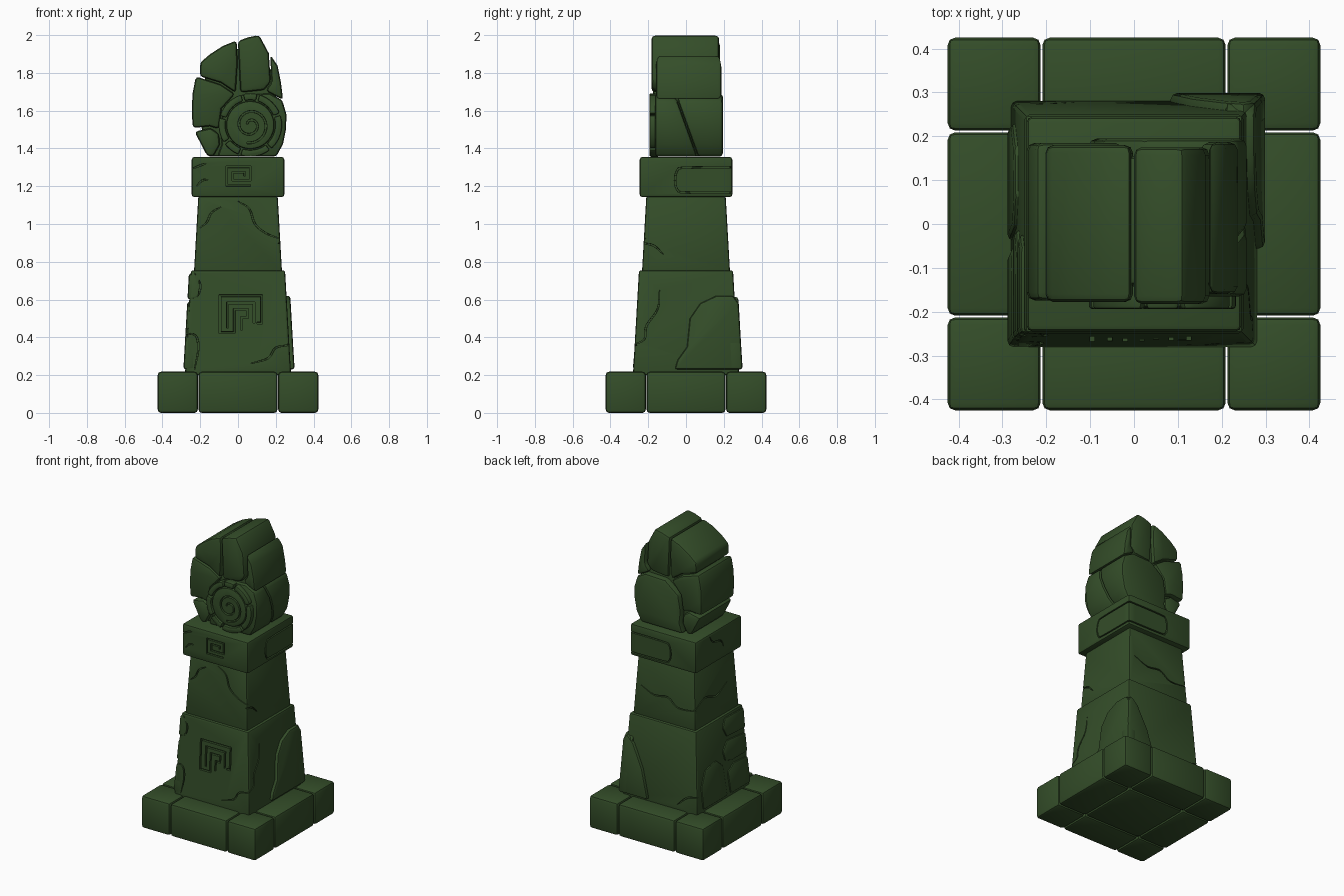
import bpy, bmesh, math
from mathutils import Vector

if "Cube" in bpy.data.objects:
    bpy.data.objects.remove(bpy.data.objects["Cube"])

mat = bpy.data.materials.new("mossy_stone")
mat.diffuse_color = (0.034, 0.075, 0.022, 1)
mat.use_nodes = True
mat.node_tree.nodes["Principled BSDF"].inputs["Base Color"].default_value = mat.diffuse_color
parts, cutters = [], []


def make(name, verts, faces, bevel=0.0, seg=2):
    bm = bmesh.new()
    vs = [bm.verts.new(v) for v in verts]
    for f in faces:
        bm.faces.new([vs[i] for i in f])
    bmesh.ops.recalc_face_normals(bm, faces=bm.faces)
    me = bpy.data.meshes.new(name)
    bm.to_mesh(me)
    bm.free()
    ob = bpy.data.objects.new(name, me)
    bpy.context.collection.objects.link(ob)
    if bevel:
        m = ob.modifiers.new("bevel", 'BEVEL')
        m.width, m.segments = bevel, seg
        m.limit_method, m.angle_limit = 'ANGLE', math.radians(35)
    return ob


def loft(name, a, b, bevel=0.0, seg=2):
    """Closed solid between two matching outlines."""
    n = len(a)
    faces = [list(range(n)), list(range(2 * n - 1, n - 1, -1))]
    faces += [(i, (i + 1) % n, n + (i + 1) % n, n + i) for i in range(n)]
    ob = make(name, a + b, faces, bevel, seg)
    parts.append(ob)
    return ob


def on_side(side, u, out, z):
    """Side 0 front, 1 right, 2 back, 3 left; u runs right as seen from outside."""
    x, y = u, -out
    for _ in range(side):
        x, y = -y, x
    return Vector((x, y, z))


def frustum(name, z0, z1, r0, r1, bevel=0.012):
    ring = lambda r, z: [(-r, -r, z), (r, -r, z), (r, r, z), (-r, r, z)]
    ob = loft(name, ring(r0, z0), ring(r1, z1), bevel)
    wall = lambda z: r0 + (r1 - r0) * (z - z0) / (z1 - z0)
    return ob, wall


def patch(name, side, wall, pts, off, bevel=0.014):
    loft(name, [on_side(side, u, wall(z) - 0.05, z) for u, z in pts],
         [on_side(side, u, wall(z) + off, z) for u, z in pts], bevel)


def smooth(pts, n=4):
    p = [Vector(q) for q in pts]
    p = [2 * p[0] - p[1]] + p + [2 * p[-1] - p[-2]]
    out = []
    for i in range(1, len(p) - 2):
        a, b, c, d = p[i - 1:i + 3]
        for k in range(n):
            t = k / n
            out.append(0.5 * (2 * b + (c - a) * t + (2 * a - 5 * b + 4 * c - d) * t * t
                              + (3 * b - a - 3 * c + d) * t ** 3))
    return out + [p[-2]]


def groove(target, side, wall, pts, width=0.01, depth=0.012, taper=False, curve=True):
    """Carve a ribbon along a path in one wall."""
    p = smooth(pts) if curve else [Vector(q) for q in pts]
    n, verts = len(p), []
    for i, q in enumerate(p):
        d0 = (q - p[max(i - 1, 0)]).normalized() if i else (p[1] - q).normalized()
        d1 = (p[i + 1] - q).normalized() if i < n - 1 else d0
        t = (d0 + d1).normalized()
        nor = Vector((-t.y, t.x))
        w = width / 2 / max(t.dot(d1), 0.5)
        if taper:
            w *= 0.25 + 0.75 * math.sin(math.pi * i / (n - 1))
        for s, o in ((1, 0.03), (-1, 0.03), (-0.6, -depth), (0.6, -depth)):
            v = q + nor * w * s
            verts.append(on_side(side, v.x, wall(v.y) + o, v.y))
    faces = [(0, 1, 2, 3), tuple(4 * n - 4 + k for k in (3, 2, 1, 0))]
    for i in range(n - 1):
        faces += [(4 * i + k, 4 * i + (k + 1) % 4, 4 * i + 4 + (k + 1) % 4, 4 * i + 4 + k)
                  for k in range(4)]
    c = make("groove_cutter", verts, faces)
    c.hide_render = True
    cutters.append(c)
    m = target.modifiers.new("groove", 'BOOLEAN')
    m.operation, m.solver, m.object = 'DIFFERENCE', 'EXACT', c


def head_stone(name, pts, y0, y1, bevel=0.018, shrink=0.975):
    """Outline in x, z run through the head; y limits may depend on z."""
    cx = sum(p[0] for p in pts) / len(pts)
    cz = sum(p[1] for p in pts) / len(pts)
    f0 = y0 if callable(y0) else lambda z: y0
    f1 = y1 if callable(y1) else lambda z: y1
    q = [(cx + (x - cx) * shrink, cz + (z - cz) * shrink) for x, z in pts]
    return loft(name, [(x, f0(z), z) for x, z in q], [(x, f1(z), z) for x, z in q], bevel)


# plinth of nine blocks
cuts = [(-0.425, -0.213), (-0.209, 0.209), (0.213, 0.425)]
for x0, x1 in cuts:
    for y0, y1 in cuts:
        ring = lambda z: [(x0, y0, z), (x1, y0, z), (x1, y1, z), (x0, y1, z)]
        loft("plinth_block", ring(0.0), ring(0.218), 0.017)

# tapered shaft tiers and cap
lower, wl = frustum("lower_shaft", 0.2, 0.755, 0.281, 0.249)
middle, wm = frustum("middle_shaft", 0.745, 1.15, 0.233, 0.21)
cap, wc = frustum("cap_block", 1.142, 1.355, 0.245, 0.245, 0.014)
frustum("shaft_joint", 0.74, 0.77, 0.225, 0.225, 0)

# loose slab wrapped round the back right corner
patch("corner_slab_side", 1, wl, [(-0.06, 0.23), (-0.045, 0.28), (0.005, 0.35), (0.02, 0.5),
      (0.075, 0.58), (0.16, 0.62), (0.25, 0.62), (0.278, 0.58), (0.3, 0.23)], 0.02)
patch("corner_slab_back", 2, wl, [(-0.3, 0.23), (-0.278, 0.58), (-0.25, 0.62), (-0.2, 0.57),
      (-0.13, 0.42), (-0.08, 0.23)], 0.02)

# rubble stones on the left side
for pts in ([(-0.22, 0.23), (-0.23, 0.38), (-0.18, 0.48), (-0.06, 0.5), (0.01, 0.44), (0.04, 0.23)],
            [(0.07, 0.23), (0.05, 0.38), (0.12, 0.42), (0.265, 0.41), (0.282, 0.23)],
            [(0.03, 0.46), (0.01, 0.53), (0.06, 0.59), (0.255, 0.57), (0.265, 0.44), (0.1, 0.44)],
            [(0.06, 0.61), (0.02, 0.68), (0.05, 0.74), (0.25, 0.735), (0.256, 0.6)]):
    patch("left_rubble_stone", 3, wl, pts, 0.01)

# cracks
cracks = [
    (lower, 0, wl, [(0.28, 0.36), (0.2, 0.345), (0.16, 0.29), (0.07, 0.262)]),
    (lower, 0, wl, [(-0.285, 0.42), (-0.225, 0.41), (-0.21, 0.34), (-0.23, 0.23)]),
    (lower, 0, wl, [(-0.265, 0.605), (-0.215, 0.62), (-0.2, 0.68), (-0.23, 0.74)]),
    (lower, 1, wl, [(-0.14, 0.65), (-0.15, 0.55), (-0.21, 0.46), (-0.22, 0.39), (-0.28, 0.36)]),
    (lower, 2, wl, [(0.28, 0.33), (0.2, 0.31), (0.13, 0.25)]),
    (middle, 0, wm, [(-0.2, 0.98), (-0.165, 1.01), (-0.14, 1.06), (-0.09, 1.09)]),
    (middle, 0, wm, [(0.0, 1.12), (0.06, 1.08), (0.09, 1.0), (0.15, 0.95), (0.23, 0.92)]),
    (middle, 1, wm, [(-0.235, 0.9), (-0.17, 0.885), (-0.12, 0.84)]),
    (middle, 2, wm, [(-0.18, 0.95), (-0.08, 0.91), (0.02, 0.92), (0.1, 0.87), (0.235, 0.88)]),
    (middle, 3, wm, [(-0.235, 0.88), (-0.12, 0.93), (0.0, 0.9), (0.12, 0.95)]),
    (cap, 0, wc, [(-0.25, 1.29), (-0.2, 1.31), (-0.17, 1.32)]),
    (cap, 0, wc, [(-0.22, 1.2), (-0.19, 1.23), (-0.16, 1.235)]),
    (cap, 3, wc, [(-0.1, 1.34), (-0.06, 1.29), (0.02, 1.27), (0.05, 1.22)]),
]
for ob, side, wall, pts in cracks:
    groove(ob, side, wall, pts, 0.013, 0.012, True)

# inlaid corner stone of the cap
inlay = [(0.27, 1.3), (0.0, 1.298), (-0.045, 1.285), (-0.058, 1.23), (-0.045, 1.18),
         (0.0, 1.167), (0.27, 1.165)]
groove(cap, 1, wc, inlay, 0.012, 0.012)
groove(cap, 2, wc, [(-u, z) for u, z in inlay], 0.012, 0.012)

# key patterns on the front
for pts in ([(-0.015, 0.425), (-0.095, 0.425), (-0.095, 0.62), (0.125, 0.62), (0.125, 0.475), (0.1, 0.475)],
            [(-0.055, 0.45), (-0.055, 0.582), (0.085, 0.582), (0.085, 0.475)],
            [(-0.02, 0.425), (-0.02, 0.547), (0.05, 0.547), (0.05, 0.505), (0.018, 0.505), (0.018, 0.44)]):
    groove(lower, 0, wl, pts, 0.015, 0.014, curve=False)
groove(cap, 0, wc, [(0.065, 1.204), (-0.06, 1.204), (-0.06, 1.302), (0.065, 1.302), (0.065, 1.232),
                    (-0.028, 1.232), (-0.028, 1.274), (0.035, 1.274), (0.035, 1.255)],
       0.013, 0.012, curve=False)

# head: filler core, then fitted stones
head_stone("head_core", [(-0.17, 1.35), (0.19, 1.35), (0.23, 1.5), (0.19, 1.8), (0.1, 1.95),
                         (-0.02, 1.93), (-0.17, 1.82), (-0.215, 1.6)], -0.14, 0.155)
head_stone("head_stone_upper_left", [(-0.205, 1.78), (-0.203, 1.855), (-0.15, 1.9), (-0.08, 1.945),
           (-0.005, 1.975), (0.0, 1.85), (-0.01, 1.69), (-0.09, 1.745)], -0.178, 0.18)
head_stone("head_stone_top", [(-0.003, 1.972), (0.055, 1.992), (0.112, 2.004), (0.165, 1.905),
           (0.175, 1.75), (0.14, 1.705), (0.01, 1.692)], -0.182, 0.175)
head_stone("head_stone_upper_right", [(0.17, 1.9), (0.21, 1.84), (0.228, 1.75), (0.24, 1.655),
           (0.19, 1.68), (0.145, 1.705), (0.177, 1.75)], -0.16, 0.187)
head_stone("head_stone_left", [(-0.225, 1.785), (-0.243, 1.69), (-0.247, 1.6), (-0.242, 1.505),
           (-0.15, 1.515), (-0.1, 1.5), (-0.085, 1.61), (-0.012, 1.69), (-0.09, 1.742)], -0.174, 0.185)
head_stone("head_stone_lower_left", [(-0.232, 1.49), (-0.145, 1.51), (-0.1, 1.48), (-0.095, 1.42),
           (-0.13, 1.355), (-0.165, 1.36)], -0.17, 0.18)
side_pts = [(-0.115, 1.352), (0.205, 1.352), (0.242, 1.42), (0.258, 1.5), (0.261, 1.58),
            (0.238, 1.66), (0.17, 1.695), (0.02, 1.69), (-0.08, 1.61), (-0.1, 1.5), (-0.09, 1.42)]
split = lambda z: -0.04 + (1.64 - z) * 0.36
head_stone("head_stone_right_front", side_pts, -0.165, lambda z: split(z) - 0.002)
head_stone("head_stone_right_back", side_pts, lambda z: split(z) + 0.002, 0.195)

# round medallion: ring of segments and a spiral disc
cx, cz = 0.065, 1.524


def polar(r, a):
    return (cx + r * math.cos(a), cz + r * math.sin(a))


bounds = [20, 75, 105, 165, 215, 250, 310, 380]
for a0, a1 in zip(bounds, bounds[1:]):
    steps = [math.radians(a0 + 2 + (a1 - a0 - 4) * k / 6) for k in range(7)]
    head_stone("medallion_ring_stone", [polar(0.168, a) for a in steps]
               + [polar(0.132, a) for a in reversed(steps)], -0.194, -0.14, 0.008, 1)
disc = head_stone("medallion_disc", [polar(0.127, math.tau * k / 40) for k in range(40)],
                  -0.19, -0.14, 0.01, 1)
spiral = [polar(0.096 - 0.079 * k / 44, math.radians(-100 + 620 * k / 44)) for k in range(45)]
groove(disc, 0, lambda z: 0.19, spiral, 0.015, 0.016, curve=False)

# bake modifiers, drop cutters, shade
dg = bpy.context.evaluated_depsgraph_get()
baked = [bpy.data.meshes.new_from_object(o.evaluated_get(dg)) for o in parts]
for o, me in zip(parts, baked):
    o.modifiers.clear()
    o.data = me
    me.materials.clear()
    me.materials.append(mat)
for c in cutters:
    bpy.data.objects.remove(c)
for o in parts:
    o.select_set(True)
bpy.context.view_layer.objects.active = parts[0]
bpy.ops.object.shade_smooth_by_angle(angle=math.radians(35))
